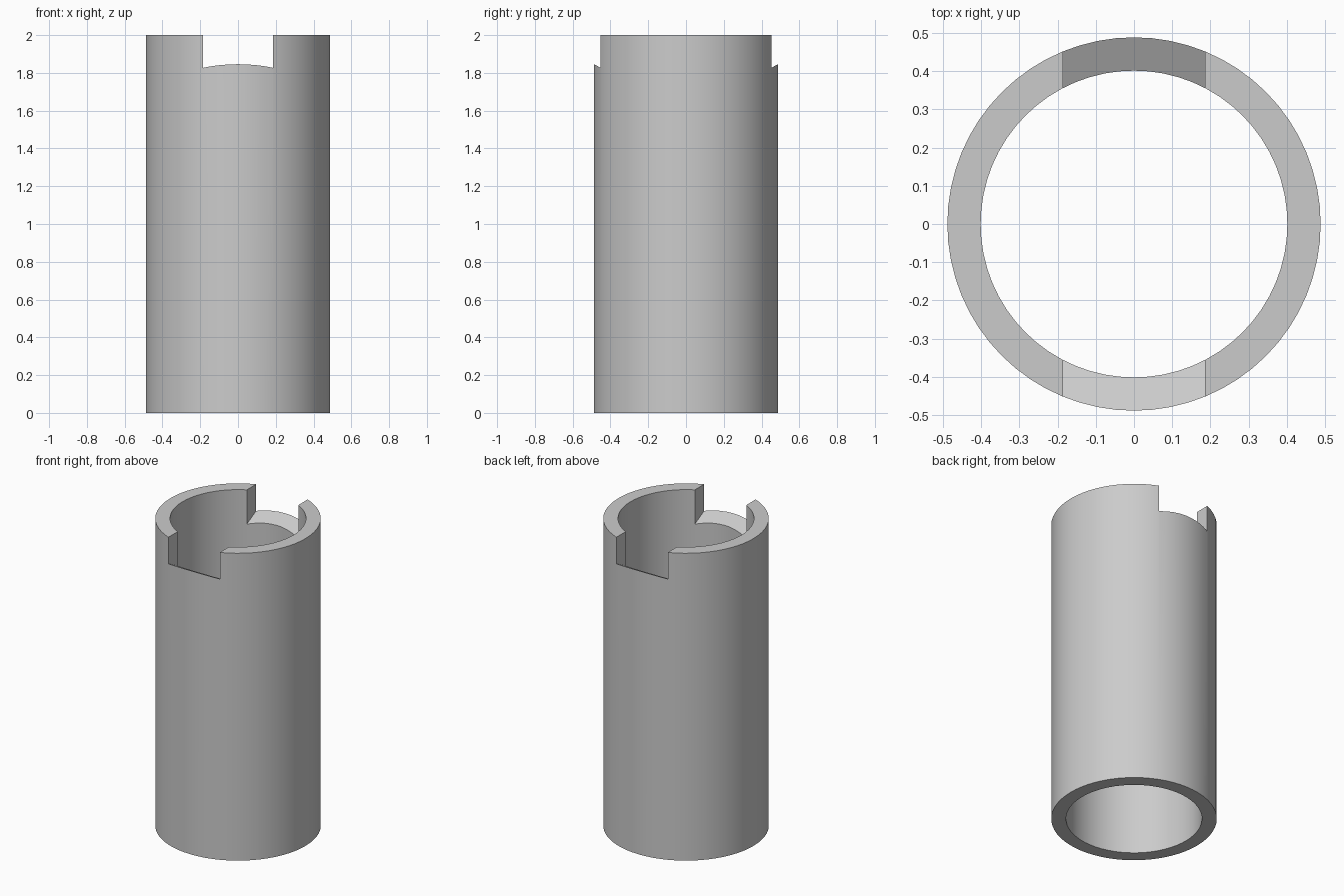
import bpy
import bmesh
import math

OUTER, INNER, HEIGHT = 0.488, 0.401, 2.0
SEGMENTS = 64
NOTCH_HALF, NOTCH_Z, SLOPE = 0.185, 1.846, 0.52

default = bpy.data.objects.get("Cube")
if default:
    bpy.data.objects.remove(default)

grey = bpy.data.materials.new("plain grey")
grey.use_nodes = True
colour = (0.6, 0.6, 0.6, 1)
grey.diffuse_color = colour
grey.node_tree.nodes["Principled BSDF"].inputs["Base Color"].default_value = colour


def make_object(name, bm):
    bmesh.ops.recalc_face_normals(bm, faces=bm.faces)
    mesh = bpy.data.meshes.new(name)
    bm.to_mesh(mesh)
    bm.free()
    mesh.materials.append(grey)
    obj = bpy.data.objects.new(name, mesh)
    bpy.context.collection.objects.link(obj)
    return obj


# Tube: a rectangular wall section spun around the z axis
bm = bmesh.new()
section = [(OUTER, 0), (OUTER, HEIGHT), (INNER, HEIGHT), (INNER, 0)]
rings = []
for i in range(SEGMENTS):
    a = math.tau * i / SEGMENTS
    rings.append([bm.verts.new((r * math.cos(a), r * math.sin(a), z)) for r, z in section])
for i, ring in enumerate(rings):
    after = rings[(i + 1) % SEGMENTS]
    for j in range(4):
        k = (j + 1) % 4
        bm.faces.new((ring[j], after[j], after[k], ring[k]))
tube = make_object("notched_tube", bm)

# Notch cutter: V-bottomed prism, so both notch floors rise outwards
bm = bmesh.new()
reach = 0.7
rim = NOTCH_Z + (reach - OUTER) * SLOPE
outline = [(0, NOTCH_Z - OUTER * SLOPE), (reach, rim), (reach, 2.3), (-reach, 2.3), (-reach, rim)]
profile = bm.faces.new([bm.verts.new((-NOTCH_HALF, y, z)) for y, z in outline])
extruded = bmesh.ops.extrude_face_region(bm, geom=[profile])["geom"]
moved = [v for v in extruded if isinstance(v, bmesh.types.BMVert)]
bmesh.ops.translate(bm, verts=moved, vec=(2 * NOTCH_HALF, 0, 0))
cutter = make_object("notch_cutter", bm)
cutter.hide_render = True

# Cut the notches and discard the cutter
cut = tube.modifiers.new("notches", 'BOOLEAN')
cut.operation = 'DIFFERENCE'
cut.solver = 'EXACT'
cut.object = cutter
bpy.context.view_layer.objects.active = tube
bpy.ops.object.select_all(action='DESELECT')
tube.select_set(True)
bpy.ops.object.modifier_apply(modifier=cut.name)
bpy.data.objects.remove(cutter)

# Smooth round walls with crisp rims
bpy.ops.object.shade_smooth_by_angle(angle=math.radians(30))
